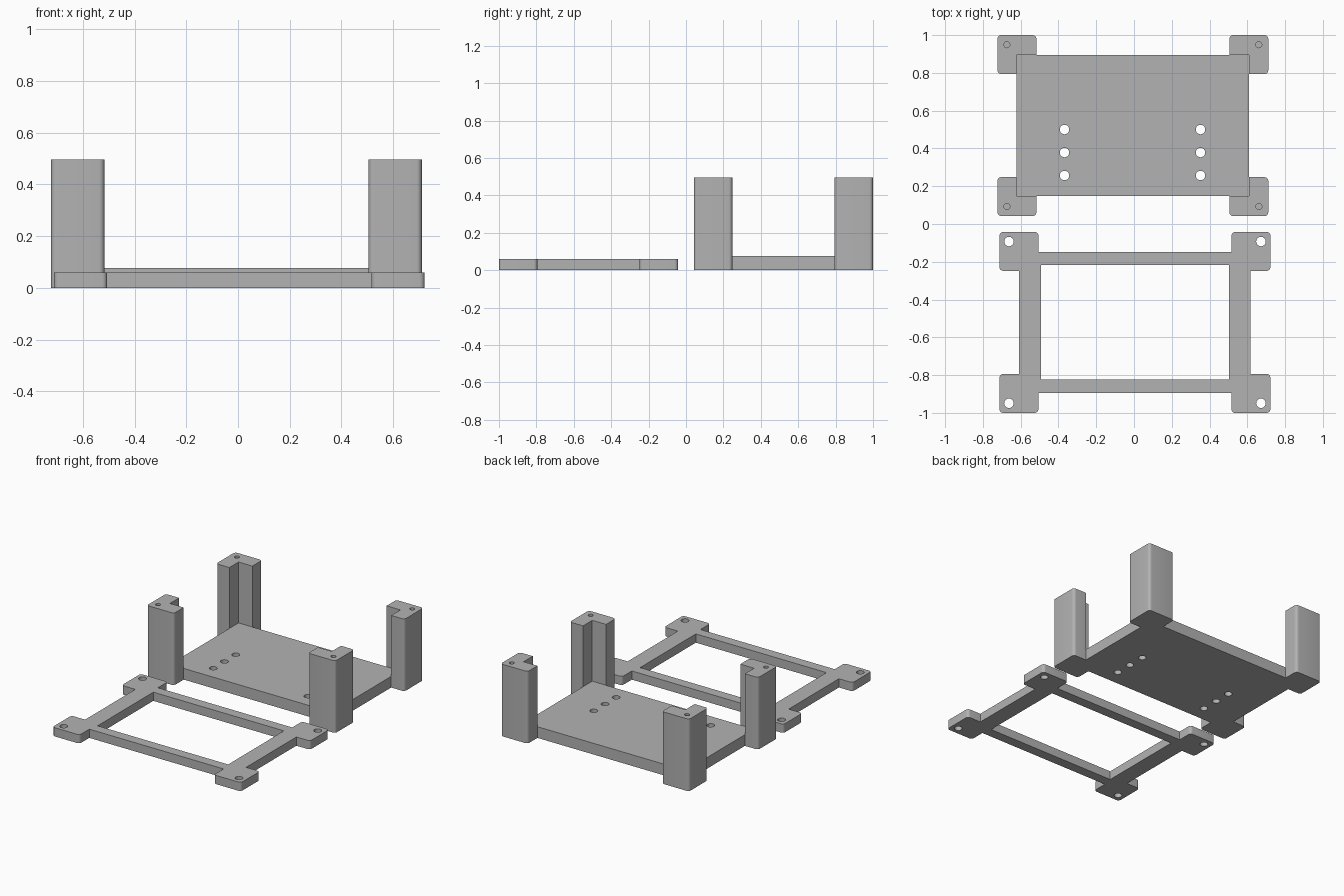
import bpy
import bmesh
from mathutils import Vector

if "Cube" in bpy.data.objects:
    bpy.data.objects.remove(bpy.data.objects["Cube"], do_unlink=True)

grey = bpy.data.materials.new("plain grey")
grey.use_nodes = True
grey.diffuse_color = (0.45, 0.45, 0.45, 1)
grey.node_tree.nodes["Principled BSDF"].inputs["Base Color"].default_value = grey.diffuse_color

HALF_W, HALF_D = 0.717, 0.479      # outer half extents shared by tray and frame
PAD_W, PAD_D = 0.511, 0.273        # inner limits of the corner pads
PLATE_W, PLATE_D = 0.616, 0.373    # half extents of plate and bars
TRAY = Vector((-0.006, 0.521, 0))
FRAME = Vector((0.005, -0.521, 0))
QUADRANTS = [(1, 1), (-1, 1), (-1, -1), (1, -1)]


def prism(name, points, height, location, radius=0.02):
    """Extrude an outline upward and round its outermost vertical edges."""
    bm = bmesh.new()
    base = bm.faces.new([bm.verts.new((x, y, 0)) for x, y in points])
    top = bmesh.ops.extrude_face_region(bm, geom=[base])["geom"]
    for v in top:
        if isinstance(v, bmesh.types.BMVert):
            v.co.z = height
    bmesh.ops.recalc_face_normals(bm, faces=bm.faces[:])
    if radius:
        corners = []
        for e in bm.edges:
            a, b = (v.co for v in e.verts)
            upright = abs(a.z - b.z) > height / 2
            if upright and (abs(a.x) > HALF_W - 0.001 or abs(a.y) > HALF_D - 0.001):
                corners.append(e)
        bmesh.ops.bevel(bm, geom=corners, offset=radius, segments=6,
                        profile=0.5, affect='EDGES')
    mesh = bpy.data.meshes.new(name)
    bm.to_mesh(mesh)
    bm.free()
    obj = bpy.data.objects.new(name, mesh)
    obj.location = location
    mesh.materials.append(grey)
    bpy.context.collection.objects.link(obj)
    return obj


def rectangle(w, d):
    return [(sx * w, sy * d) for sx, sy in QUADRANTS]


def drill(radius, x, y, bottom, top):
    bpy.ops.mesh.primitive_cylinder_add(vertices=32, radius=radius, depth=top - bottom,
                                        location=(x, y, (top + bottom) / 2))
    return bpy.context.object


def finish(obj, cutters):
    """Cut the openings, then smooth the rounded faces."""
    bpy.ops.object.select_all(action='DESELECT')
    bpy.context.view_layer.objects.active = obj
    obj.select_set(True)
    for cutter in cutters:
        cutter.hide_render = True
        mod = obj.modifiers.new("cut", 'BOOLEAN')
        mod.operation = 'DIFFERENCE'
        mod.solver = 'EXACT'
        mod.object = cutter
        bpy.ops.object.modifier_apply(modifier=mod.name)
        bpy.data.objects.remove(cutter, do_unlink=True)
    bpy.ops.object.shade_smooth_by_angle(angle=0.6)


# Tray plate with two rows of through holes
plate = prism("tray_plate", rectangle(PLATE_W, PLATE_D), 0.077, TRAY, radius=0)
finish(plate, [drill(0.025, x, y, -0.1, 0.2)
               for x in (-0.368, 0.352) for y in (0.257, 0.378, 0.5)])

# L-shaped corner posts with screw holes in their tops
post_outline = [(PLATE_W, PAD_D), (HALF_W, PAD_D), (HALF_W, HALF_D),
                (PAD_W, HALF_D), (PAD_W, PLATE_D), (PLATE_W, PLATE_D)]
for sx, sy in QUADRANTS:
    name = f"{'back' if sy > 0 else 'front'}_{'left' if sx > 0 else 'right'}_post"
    post = prism(name, [(sx * x, sy * y) for x, y in post_outline], 0.496, TRAY)
    finish(post, [drill(0.016, TRAY.x + sx * 0.667, TRAY.y + sy * 0.428, 0.25, 0.6)])

# Flat lid frame: one outline with four corner pads, opening and holes cut out
quarter = [(PLATE_W - 0.003, PAD_D), (HALF_W, PAD_D), (HALF_W, HALF_D),
           (PAD_W, HALF_D), (PAD_W, PLATE_D)]
outline = []
for sx, sy in QUADRANTS:
    corner = [(sx * x, sy * y) for x, y in quarter]
    outline += corner if sx * sy > 0 else corner[::-1]
frame = prism("lid_frame", outline, 0.06, FRAME)
opening = prism("opening_cutter", rectangle(0.497, 0.303), 0.3,
                FRAME - Vector((0, 0, 0.1)), radius=0)
finish(frame, [opening] + [drill(0.025, FRAME.x + sx * 0.667, FRAME.y + sy * 0.428, -0.1, 0.2)
                           for sx, sy in QUADRANTS])
